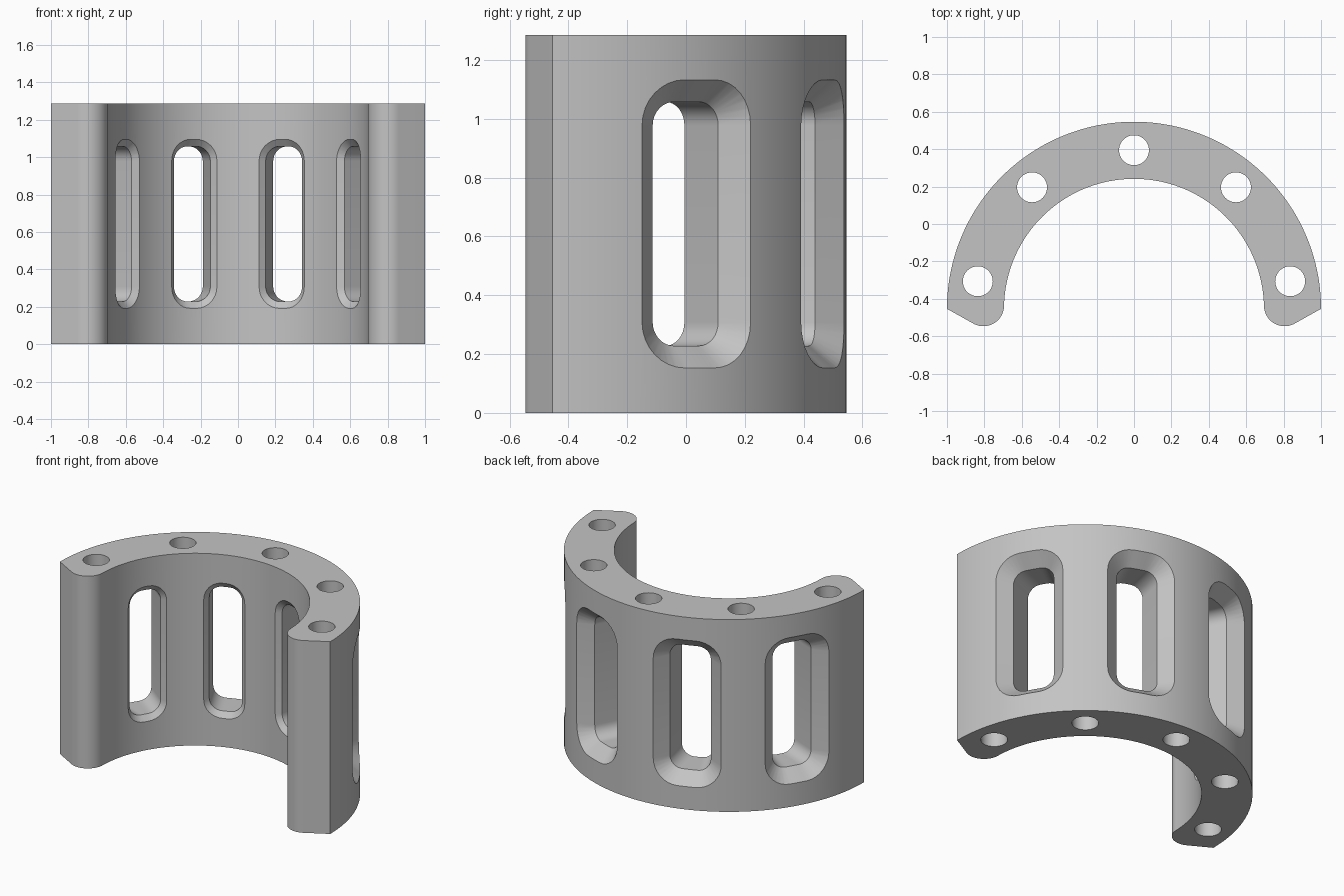
import bpy, bmesh
from math import sin, cos, pi, radians

if "Cube" in bpy.data.objects:
    bpy.data.objects.remove(bpy.data.objects["Cube"])

HEIGHT = 1.286
CENTRE_Y = -0.4535            # axis of the half ring
R_OUT, R_IN, R_HOLES = 1.0, 0.695, 0.848

grey = bpy.data.materials.new("neutral grey")
grey.use_nodes = True
colour = (0.55, 0.55, 0.55, 1)
grey.diffuse_color = colour
grey.node_tree.nodes["Principled BSDF"].inputs["Base Color"].default_value = colour


def arc(cx, cy, r, start, end, steps):
    """Points along an arc, angles in degrees."""
    angles = [radians(start + (end - start) * i / steps) for i in range(steps + 1)]
    return [(cx + r * cos(a), cy + r * sin(a)) for a in angles]


def loft(bm, rings):
    """Closed solid through a list of point rings."""
    loops = [[bm.verts.new(p) for p in ring] for ring in rings]
    n = len(loops[0])
    for a, b in zip(loops, loops[1:]):
        for i in range(n):
            j = (i + 1) % n
            bm.faces.new((a[i], a[j], b[j], b[i]))
    bm.faces.new(loops[0][::-1])
    bm.faces.new(loops[-1])


def prism(bm, outline, z0, z1):
    loft(bm, [[(x, y, z) for x, y in outline] for z in (z0, z1)])


def make_object(name, bm):
    bmesh.ops.recalc_face_normals(bm, faces=bm.faces)
    mesh = bpy.data.meshes.new(name)
    bm.to_mesh(mesh)
    bm.free()
    mesh.materials.append(grey)
    obj = bpy.data.objects.new(name, mesh)
    bpy.context.collection.objects.link(obj)
    return obj


def rounded_rect(half_w, half_h, r, flat=6, corner=8):
    """Rounded rectangle with its top and bottom edges subdivided."""
    w, h = half_w - r, half_h - r
    pts = arc(w, -h, r, -90, 0, corner) + arc(w, h, r, 0, 90, corner)
    pts += [(w - 2 * w * i / flat, half_h) for i in range(1, flat)]
    pts += arc(-w, h, r, 90, 180, corner) + arc(-w, -h, r, 180, 270, corner)
    pts += [(-w + 2 * w * i / flat, -half_h) for i in range(1, flat)]
    return pts


def extend(a, b, t):
    """Continue the step from level a to level b by fraction t."""
    return tuple(q + (q - p) * t for p, q in zip(a, b))


# Half ring with rounded, bevelled ends
lip = arc(0.805, -0.4365, 0.11, 180, 300, 24)
outline = arc(0, CENTRE_Y, R_OUT, 0, 180, 120)
outline += [(-x, y) for x, y in reversed(lip)]
outline += arc(0, CENTRE_Y, R_IN, 179, 1, 96)
outline += lip
bm = bmesh.new()
prism(bm, outline, 0, HEIGHT)
ring = make_object("half_ring_housing", bm)

# Vertical bolt holes
bm = bmesh.new()
for angle in range(10, 171, 40):
    a = radians(angle)
    hole = arc(R_HOLES * cos(a), CENTRE_Y + R_HOLES * sin(a), 0.08, 0, 352.5, 47)
    prism(bm, hole, -0.1, HEIGHT + 0.1)

# Window slots, flared on both faces: radius, half width, half height, corner
inner = (R_IN, 0.130, 0.452, 0.115)
throat_in = (0.724, 0.104, 0.415, 0.080)
throat_out = (0.912, 0.129, 0.415, 0.080)
outer = (R_OUT, 0.214, 0.490, 0.155)
levels = [extend(throat_in, inner, 0.8), throat_in, throat_out,
          extend(throat_out, outer, 0.5)]
for angle in range(30, 151, 40):
    rings = []
    for r, half_w, half_h, corner in levels:
        points = []
        for v, z in rounded_rect(half_w, half_h, corner):
            a = radians(angle) + v / r
            points.append((r * cos(a), CENTRE_Y + r * sin(a), HEIGHT / 2 + z))
        rings.append(points)
    loft(bm, rings)
cutter = make_object("hole_cutter", bm)
cutter.hide_render = True

# Cut the openings and shade
cut = ring.modifiers.new("openings", "BOOLEAN")
cut.operation = "DIFFERENCE"
cut.solver = "EXACT"
cut.object = cutter
bpy.ops.object.select_all(action="DESELECT")
ring.select_set(True)
bpy.context.view_layer.objects.active = ring
bpy.ops.object.modifier_apply(modifier=cut.name)
bpy.data.objects.remove(cutter)
bpy.ops.object.shade_smooth_by_angle(angle=radians(25))
